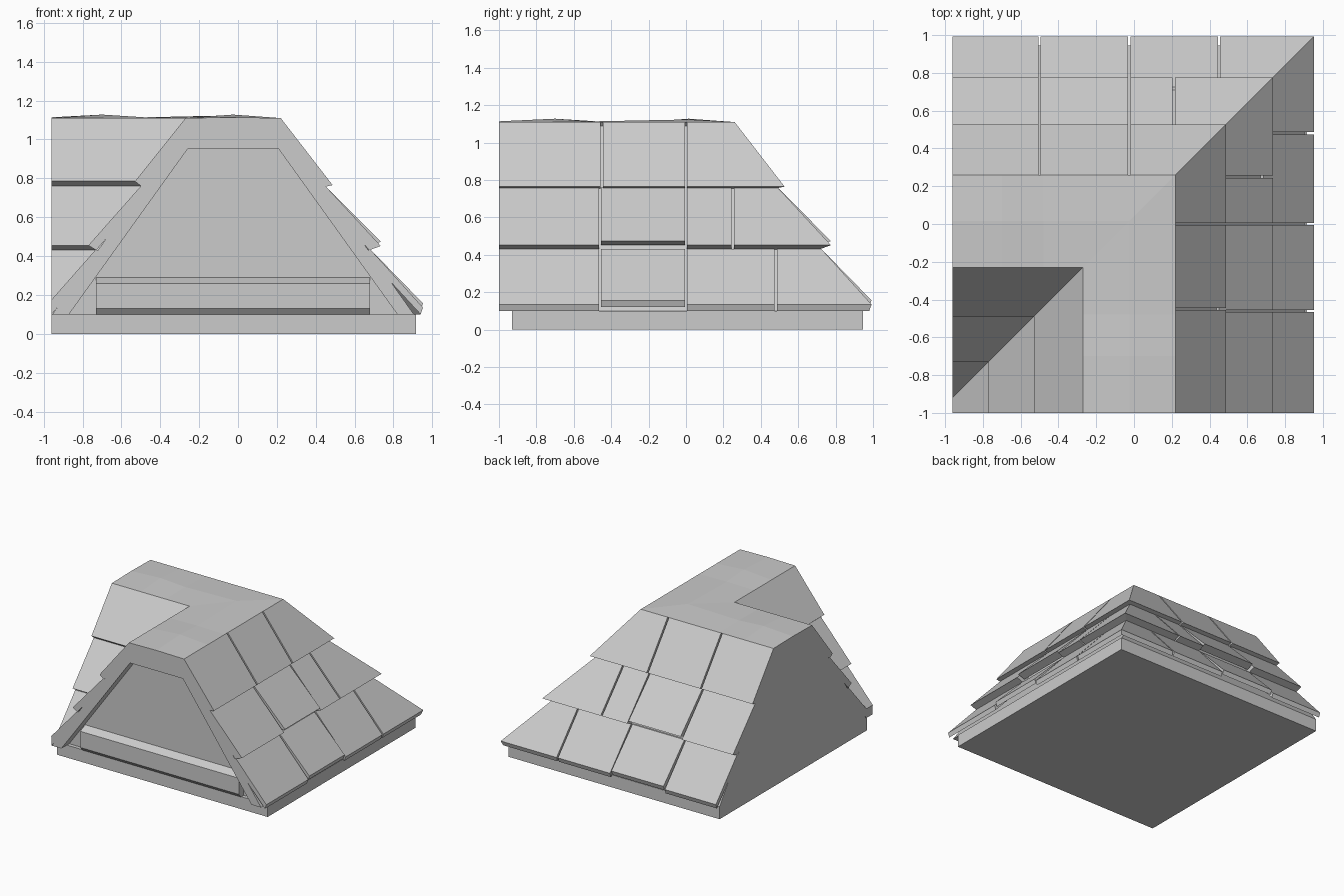
import bpy, bmesh

if "Cube" in bpy.data.objects:
    bpy.data.objects.remove(bpy.data.objects["Cube"])

CX, CY = -0.025, 0.015          # where the two ridge lines meet
FRONT, LEFT = -1.0, -0.96       # open ends of the two arms


def place(arm, d, s, z):
    """d = distance from ridge (outer side +), s = position along the arm."""
    return (CX + d, s, z) if arm == "front" else (s, CY + d, z)


def finish(bm, name):
    bmesh.ops.remove_doubles(bm, verts=bm.verts, dist=0.0002)
    bmesh.ops.recalc_face_normals(bm, faces=bm.faces)
    me = bpy.data.meshes.new(name)
    bm.to_mesh(me)
    bm.free()
    ob = bpy.data.objects.new(name, me)
    bpy.context.collection.objects.link(ob)
    return ob


def loft(bm, rings):
    """Closed solid through a list of equal point rings."""
    vs = [[bm.verts.new(p) for p in r] for r in rings]
    n = len(vs[0])
    for a, b in zip(vs, vs[1:]):
        for i in range(n):
            j = (i + 1) % n
            bm.faces.new((a[i], a[j], b[j], b[i]))
    bm.faces.new(vs[0])
    bm.faces.new(vs[-1])


def corner_sweep(name, prof, y0, x0):
    """Sweep a (d, z) profile from the front end round the corner to the left end."""
    bm = bmesh.new()
    loft(bm, [[(CX + d, y0, z) for d, z in prof],
              [(CX + d, CY + d, z) for d, z in prof],
              [(x0, CY + d, z) for d, z in prof]])
    return finish(bm, name)


def box(name, x0, x1, y0, y1, z0, z1):
    bm = bmesh.new()
    loft(bm, [[(x0, y0, z), (x1, y0, z), (x1, y1, z), (x0, y1, z)] for z in (z0, z1)])
    return finish(bm, name)


def both(half):
    """Mirror a half profile about the ridge line."""
    return half + [(-d, z) for d, z in reversed(half)]


# Base slab
box("base_slab", LEFT, 0.915, -0.93, 0.945, 0.0, 0.1)

# Solid body, recessed behind the front gable
corner_sweep("roof_body", both([(0.91, 0.09), (0.26, 1.0)]), -0.9, LEFT)

# Roof deck: thick arch that forms the gable border at the front
deck = [(0.845, 0.1), (0.93, 0.1), (0.22, 1.1)]
bm_prof = deck + [(-d, z) for d, z in reversed(deck)] + [(-0.235, 0.95), (0.235, 0.95)]
corner_sweep("roof_deck", bm_prof, FRONT, LEFT)

# Horizontal beam at the foot of the gable
beam = [(-0.88, 0.29), (-0.90, 0.29), (-0.96, 0.26), (-0.96, 0.13), (-0.935, 0.1), (-0.88, 0.1)]
bm = bmesh.new()
loft(bm, [[(x, y, z) for y, z in beam] for x in (-0.73, 0.68)])
finish(bm, "gable_beam")

# Shingle rows: top, lower tip, underside (d, z)
ROWS = [[(0.245, 1.11), (0.512, 0.765), (0.465, 0.755)],
        [(0.475, 0.76), (0.76, 0.452), (0.70, 0.43)],
        [(0.71, 0.43), (0.977, 0.135), (0.965, 0.10)]]
BACK = [(0.2, 1.05), (0.42, 0.76), (0.66, 0.43)]      # hidden inner edge
BREAKS = {"front": [[-0.45, 0.0], [-0.46, 0.0, 0.25], [-0.46, 0.0, 0.48]],
          "left": [[-0.5, -0.025], [-0.5, -0.025, 0.21], [-0.5, -0.025, 0.45]]}
GAP = 0.006

for arm, start, mid in (("front", FRONT, CY), ("left", LEFT, CX)):
    # Outer shingles, mitred at the hip
    bm = bmesh.new()
    for r, row in enumerate(ROWS):
        cuts = [start] + BREAKS[arm][r] + [None]
        for k, (a, b) in enumerate(zip(cuts, cuts[1:])):
            up = 0.022 if (k == 1 and r > 0) else 0.0
            (t, tip, low), inner = row, BACK[r]
            prof = [t, (tip[0], tip[1] + up), (low[0], low[1] + up), inner]
            s0 = a if k == 0 else a + GAP
            loft(bm, [[place(arm, d, s0, z) for d, z in prof],
                      [place(arm, d, mid + d if b is None else b - GAP, z) for d, z in prof]])
    finish(bm, arm + "_arm_outer_shingles")

    # Inner shingles, mitred at the valley
    bm = bmesh.new()
    inner_rows = [[(-0.245, 1.11), (-0.505, 0.785), (-0.468, 0.755), (-0.2, 1.05)],
                  [(-0.475, 0.76), (-0.745, 0.455), (-0.705, 0.43), (-0.42, 0.76)],
                  [(-0.71, 0.43), (-0.935, 0.175), (-0.934, 0.10), (-0.66, 0.43)]]
    for prof in inner_rows:
        loft(bm, [[place(arm, d, start, z) for d, z in prof],
                  [place(arm, d, mid + d, z) for d, z in prof]])
    finish(bm, arm + "_arm_inner_shingles")

    # Gently wavy ridge cap
    bm = bmesh.new()
    waves = [(start, 0.0), (-0.7, 0.014), (-0.48, 0.0), (None, 0.01)]
    rings = []
    for s, h in waves:
        prof = [(-0.245, 1.11), (0.0, 1.114 + h), (0.245, 1.11), (0.2, 1.05), (-0.2, 1.05)]
        rings.append([place(arm, d, mid + d if s is None else s, z) for d, z in prof])
    loft(bm, rings)
    finish(bm, arm + "_arm_ridge_cap")
